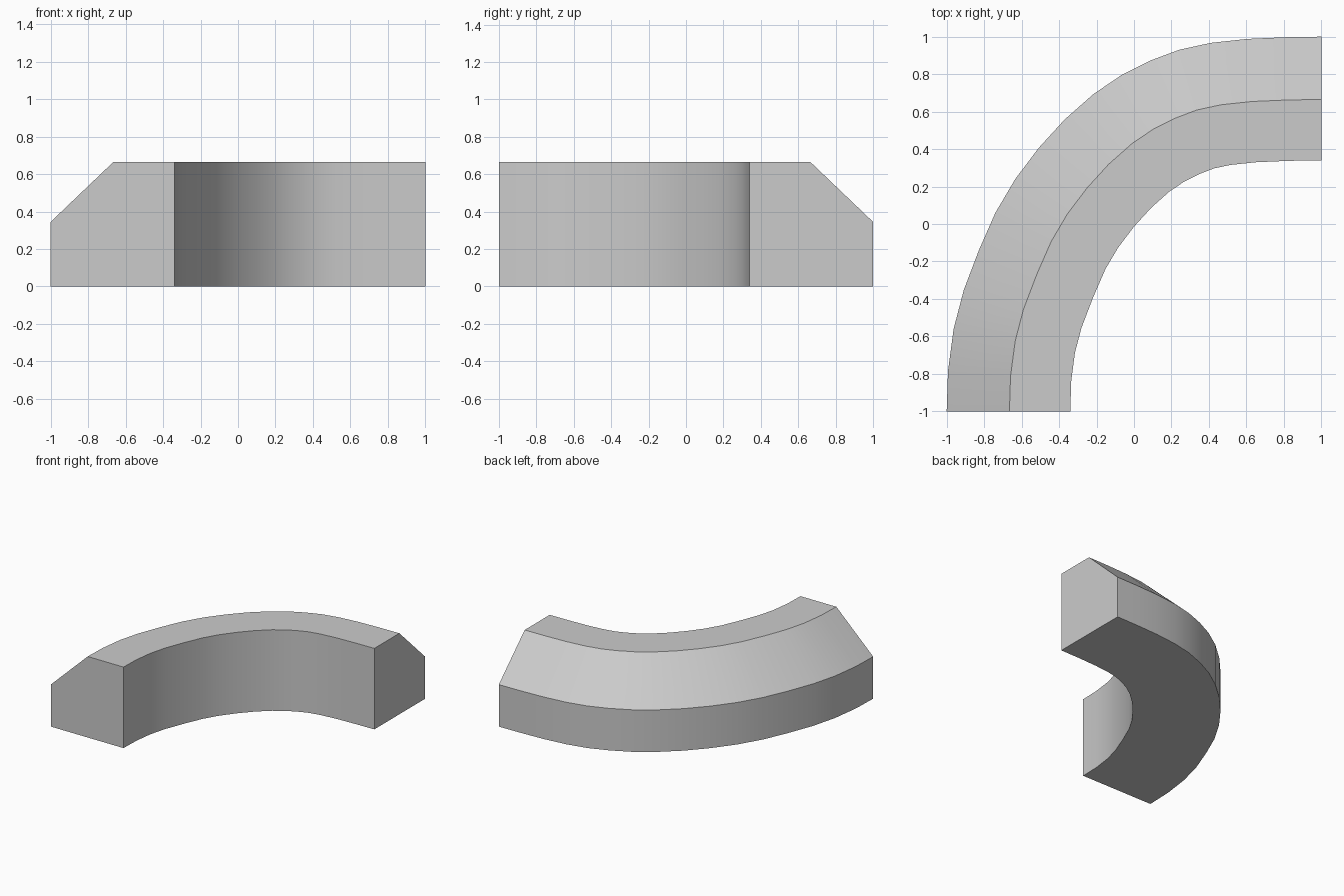
import bpy, bmesh, math
from mathutils import Vector

if "Cube" in bpy.data.objects:
    bpy.data.objects.remove(bpy.data.objects["Cube"])

# Outer edge of the bend, seen from above
path = [Vector(p) for p in [
    (-1, -1), (-.993, -.785), (-.963, -.56), (-.909, -.353), (-.829, -.142),
    (-.74, .06), (-.634, .24), (-.508, .407), (-.37, .558), (-.216, .694),
    (-.064, .797), (.086, .872), (.241, .93), (.41, .967), (.604, .988),
    (.81, .997), (1, 1)]]

# Chamfered cross-section: (distance inward from outer edge, height)
profile = [(0, 0), (0, .345), (.335, .665), (.66, .665), (.66, 0)]

bm = bmesh.new()
rings = []
last = len(path) - 1
for i, p in enumerate(path):
    if i == 0:
        inward = Vector((1, 0))
    elif i == last:
        inward = Vector((0, -1))
    else:
        t = ((path[i + 1] - p).normalized() + (p - path[i - 1]).normalized()).normalized()
        inward = Vector((t.y, -t.x))
    rings.append([bm.verts.new((*(p + inward * d), z)) for d, z in profile])

# Skin between the cross-sections, then the two end caps
n = len(profile)
for a, b in zip(rings, rings[1:]):
    for j in range(n):
        k = (j + 1) % n
        bm.faces.new((a[j], a[k], b[k], b[j]))
bm.faces.new(rings[0])
bm.faces.new(rings[-1])
bmesh.ops.recalc_face_normals(bm, faces=bm.faces[:])

mesh = bpy.data.meshes.new("curved_kerb")
bm.to_mesh(mesh)
bm.free()
kerb = bpy.data.objects.new("curved_kerb", mesh)
bpy.context.collection.objects.link(kerb)

# Smooth along the bend, crisp at the profile edges
bpy.context.view_layer.objects.active = kerb
kerb.select_set(True)
bpy.ops.object.shade_smooth_by_angle(angle=math.radians(30))
